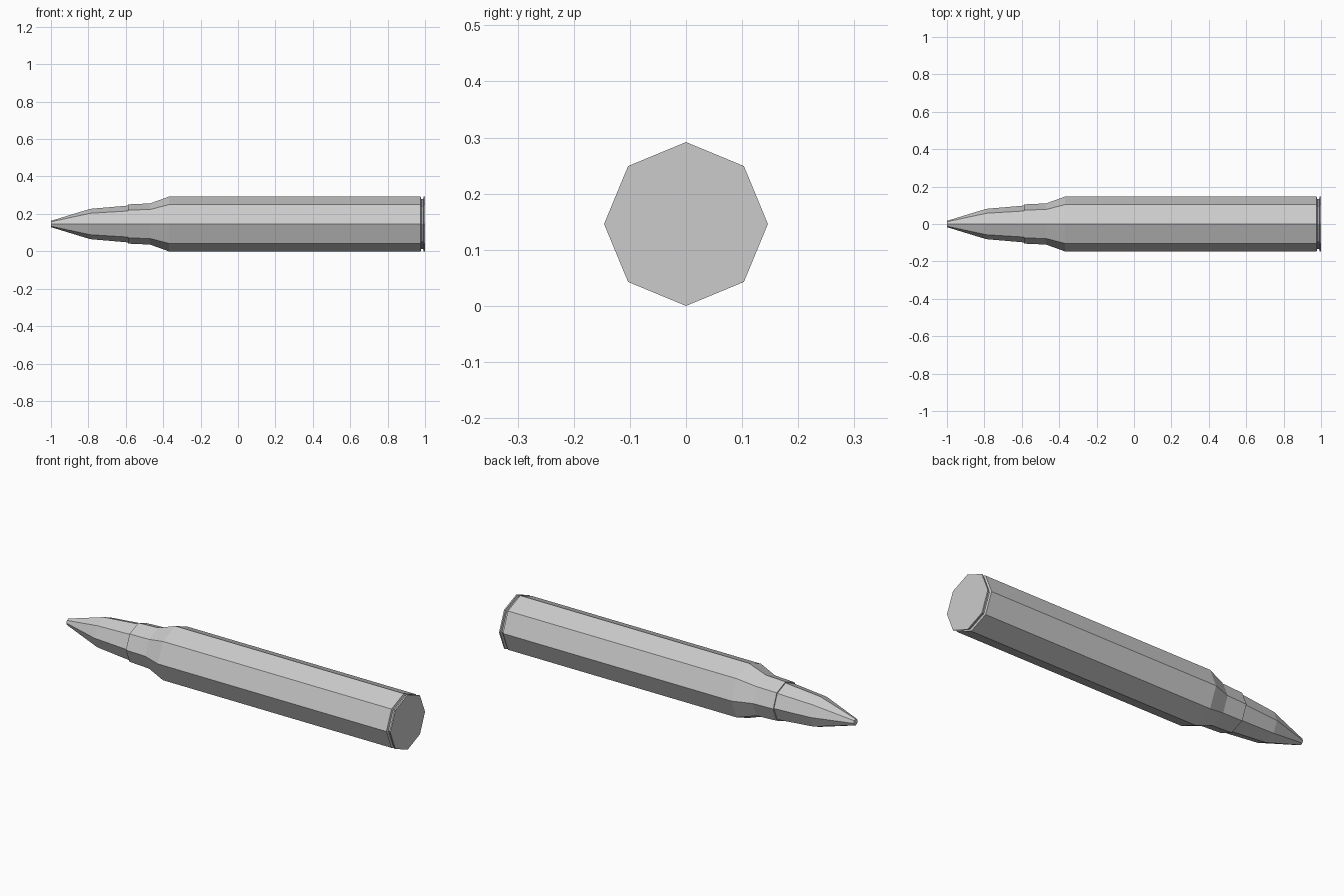
import bpy, bmesh
from math import cos, sin, pi

if "Cube" in bpy.data.objects:
    bpy.data.objects.remove(bpy.data.objects["Cube"])

SIDES = 8
AXIS_Z = 0.146


def lathe(name, profile):
    """Revolve (x, radius) points into a capped, flat-faced eight-sided solid."""
    bm = bmesh.new()
    rings = [[bm.verts.new((x, r * cos(2 * pi * i / SIDES), AXIS_Z + r * sin(2 * pi * i / SIDES)))
              for i in range(SIDES)] for x, r in profile]
    for a, b in zip(rings, rings[1:]):
        for i in range(SIDES):
            j = (i + 1) % SIDES
            bm.faces.new((a[i], a[j], b[j], b[i]))
    bm.faces.new(rings[0])
    bm.faces.new(rings[-1])
    bmesh.ops.recalc_face_normals(bm, faces=bm.faces)
    mesh = bpy.data.meshes.new(name)
    bm.to_mesh(mesh)
    bm.free()
    obj = bpy.data.objects.new(name, mesh)
    bpy.context.collection.objects.link(obj)
    return obj


# Tapered tip, seated just inside the neck
lathe("pointed_tip", [(-1.0, 0.017), (-0.79, 0.081), (-0.57, 0.100)])

# Casing: neck, shoulder, long body, extractor groove and rim
lathe("casing", [(-0.587, 0.105), (-0.47, 0.110), (-0.37, 0.146), (0.977, 0.146),
                 (0.980, 0.134), (0.990, 0.134), (0.993, 0.146), (1.0, 0.146)])
